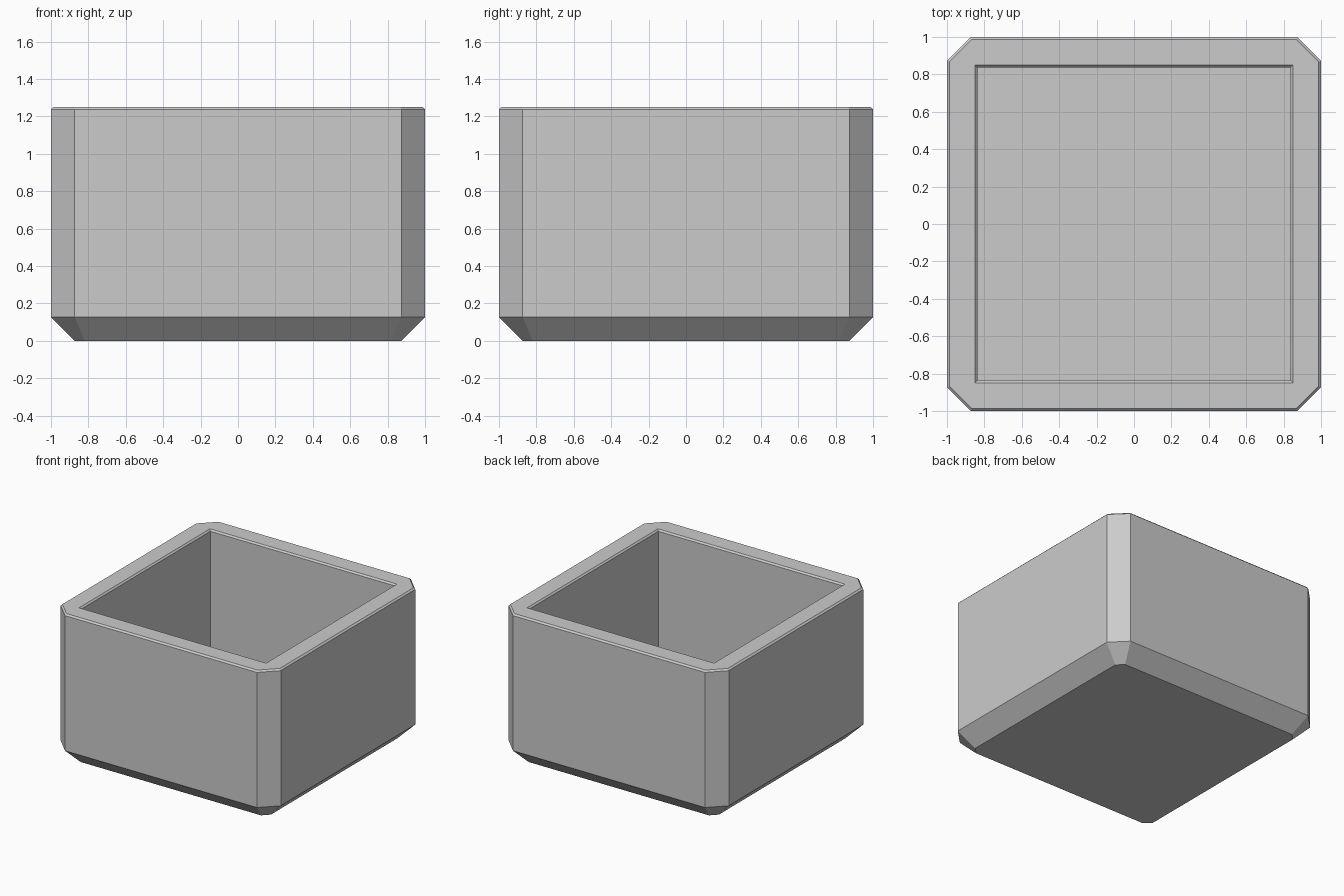
import bpy
import bmesh

cube = bpy.data.objects.get("Cube")
if cube:
    bpy.data.objects.remove(cube, do_unlink=True)

# Material
grey = bpy.data.materials.new("light grey")
grey.use_nodes = True
colour = (0.6, 0.6, 0.6, 1)
grey.diffuse_color = colour
grey.node_tree.nodes["Principled BSDF"].inputs["Base Color"].default_value = colour


def ring(bm, half, flat, z):
    """Square loop with cut corners: half is the half width, flat ends each side."""
    loop = []
    for sx, sy in ((1, 1), (-1, 1), (-1, -1), (1, -1)):
        ends = [(half, flat), (flat, half)]
        if sx != sy:
            ends.reverse()
        loop += [bm.verts.new((sx * x, sy * y, z)) for x, y in ends]
    return loop


# Profile from the underside, up the outer wall, over the rim and down to the floor
profile = [
    (0.873, 0.82, 0),         # underside
    (1, 0.873, 0.127),        # lower chamfer
    (1, 0.873, 1.237),        # outer wall
    (0.987, 0.868, 1.25),     # outer rim bevel
    (0.85, 0.85, 1.25),       # flat rim
    (0.838, 0.838, 1.237),    # inner rim bevel
    (0.838, 0.838, 0.16),     # inner wall
]

bm = bmesh.new()
rings = [ring(bm, *p) for p in profile]
for low, high in zip(rings, rings[1:]):
    for i in range(len(low)):
        j = (i + 1) % len(low)
        bm.faces.new((low[i], low[j], high[j], high[i]))

# Underside and inside floor
bm.faces.new(rings[0][::-1])
bm.faces.new(rings[-1])

# Close the sharp inner corners
bmesh.ops.remove_doubles(bm, verts=bm.verts, dist=0.0001)
bmesh.ops.recalc_face_normals(bm, faces=bm.faces)

mesh = bpy.data.meshes.new("open_box")
bm.to_mesh(mesh)
bm.free()
mesh.materials.append(grey)
box = bpy.data.objects.new("open_box", mesh)
bpy.context.collection.objects.link(box)
